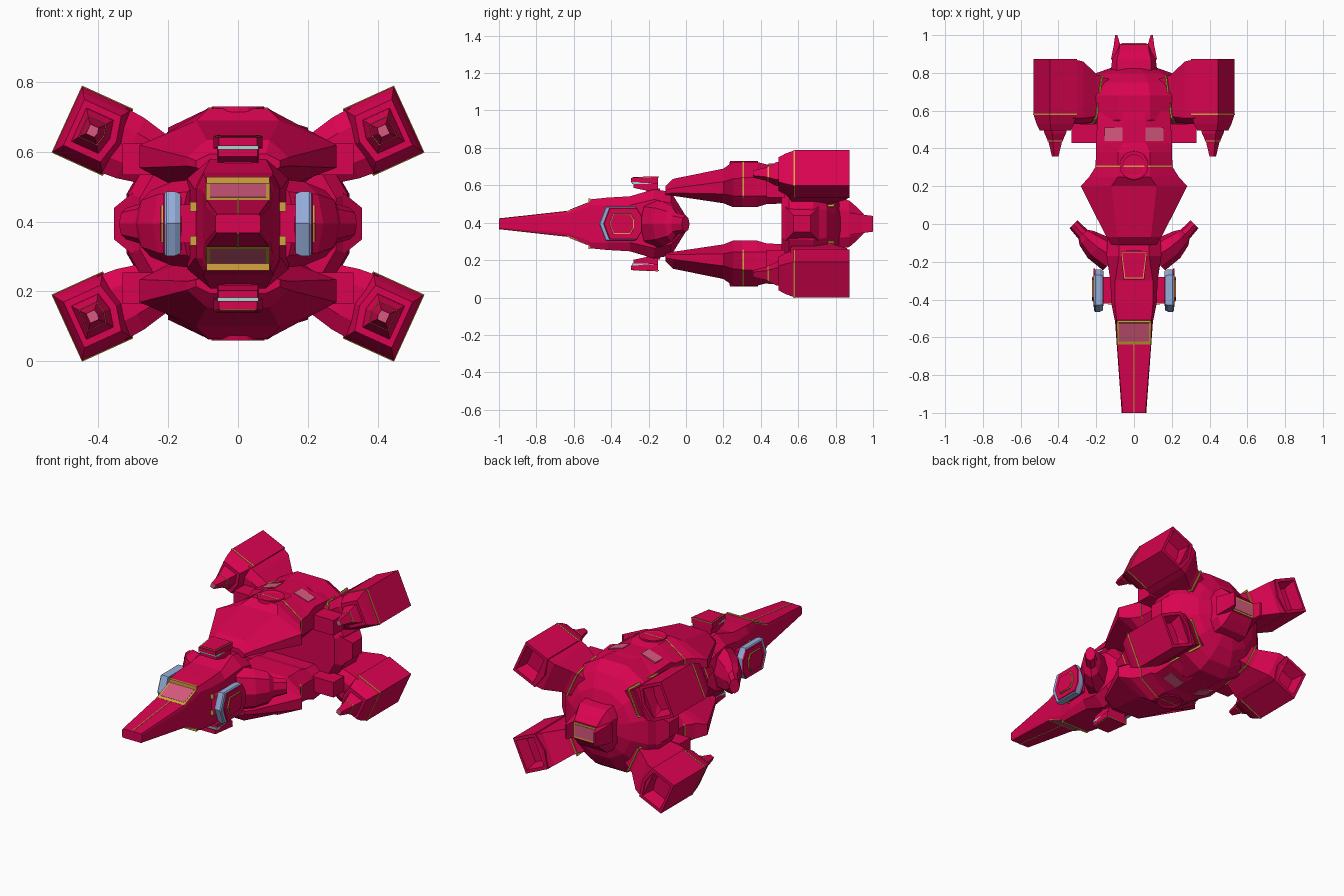
import bpy, bmesh, math
from mathutils import Vector

cube = bpy.data.objects.get("Cube")
if cube:
    bpy.data.objects.remove(cube)

MID = 0.394  # height of the horizontal symmetry plane


def material(name, rgb):
    m = bpy.data.materials.new(name)
    m.use_nodes = True
    m.diffuse_color = (*rgb, 1)
    m.node_tree.nodes["Principled BSDF"].inputs["Base Color"].default_value = (*rgb, 1)
    return m


RED = material("crimson", (0.7, 0.001, 0.08))
GOLD = material("gold", (0.66, 0.37, 0.05))
BLUE = material("steel_blue", (0.3, 0.42, 0.7))
PINK = material("pink_glass", (0.68, 0.1, 0.21))
CYAN = material("pale_cyan", (0.36, 0.72, 0.63))


def finish(name, bm, mat, mirror):
    """Reflect across x and/or z, then make the object."""
    for axis in mirror:
        s = (-1, 1, 1) if axis == "x" else (1, 1, -1)
        copy = bmesh.ops.duplicate(bm, geom=bm.verts[:] + bm.edges[:] + bm.faces[:])
        verts = [g for g in copy["geom"] if isinstance(g, bmesh.types.BMVert)]
        bmesh.ops.scale(bm, vec=s, verts=verts)
    bmesh.ops.recalc_face_normals(bm, faces=bm.faces[:])
    mesh = bpy.data.meshes.new(name)
    bm.to_mesh(mesh)
    bm.free()
    mesh.materials.append(mat)
    ob = bpy.data.objects.new(name, mesh)
    ob.location.z = MID
    bpy.context.collection.objects.link(ob)


def loft(name, rings, mat=RED, mirror=""):
    """Skin a closed solid through rings of points."""
    bm = bmesh.new()
    rows = [[bm.verts.new(p) for p in ring] for ring in rings]
    n = len(rows[0])
    for a, b in zip(rows, rows[1:]):
        for i in range(n):
            j = (i + 1) % n
            bm.faces.new((a[i], a[j], b[j], b[i]))
    bm.faces.new(rows[0])
    bm.faces.new(rows[-1])
    finish(name, bm, mat, mirror)


def plate(name, pts, mat, mirror="", t=0.004):
    pts = [Vector(p) for p in pts]
    n = (pts[1] - pts[0]).cross(pts[2] - pts[0]).normalized() * t
    loft(name, [[p - n for p in pts], [p + n for p in pts]], mat, mirror)


def rect(y, x0, x1, z0, z1):
    return [(x0, y, z0), (x1, y, z0), (x1, y, z1), (x0, y, z1)]


def box(name, x, y, z, mat=RED, mirror=""):
    loft(name, [rect(v, *x, *z) for v in y], mat, mirror)


def octo(y, w, h, tw, sh):
    """Octagonal section symmetric about both planes."""
    q = [(tw, h), (w, sh), (w, -sh), (tw, -h)]
    return [(x, y, z) for x, z in q] + [(-x, y, z) for x, z in reversed(q)]


# Nose and cabin, stepping up behind the windows
loft("cabin", [octo(*r) for r in (
    (-1, .065, .027, .06, .02), (-.63, .092, .068, .09, .05), (-.52, .1, .112, .092, .09),
    (-.509, .102, .131, .092, .1), (-.42, .12, .14, .1, .1), (-.3, .125, .147, .1, .1),
    (-.17, .145, .185, .08, .13), (-.08, .14, .17, .08, .11), (0, .1, .04, .07, .03))])
plate("nose_seam", [(-.003, -1, .027), (.003, -1, .027), (.003, -.63, .068), (-.003, -.63, .068)],
      GOLD, "z", .002)


# Cabin windows, lying on the sloped faces
def sloped(name, w, y0, y1, mat, t):
    pts = [(x, y, .068 + (y + .63) * .4) for x, y in ((-w, y0), (w, y0), (w, y1), (-w, y1))]
    plate(name, pts, mat, "z", t)


sloped("window_frame", .091, -.637, -.518, GOLD, .003)
sloped("window_glass", .08, -.62, -.524, PINK, .0045)
box("window_header", (-.09, .09), (-.522, -.51), (.1, .134), GOLD, "z")

# Layered fins with an outlined hatch above and below the cabin
loft("fin_base", [rect(-.28, -.056, .056, .192, .216), rect(-.15, -.06, .06, .165, .216)], RED, "z")
box("fin_post", (-.04, .04), (-.21, -.14), (.13, .19), RED, "z")
box("fin_strip", (-.059, .059), (-.288, -.2), (.212, .224), CYAN, "z")
loft("fin_lid", [rect(-.293, -.055, .055, .222, .246), rect(-.15, -.07, .07, .215, .25)], RED, "z")


def hatch(name, inset, mat, t):
    y0, y1 = -.288 + inset, -.145 - inset
    a, b = .051 - inset, .068 - inset
    plate(name, [(-a, y0, .246), (a, y0, .246), (b, y1, .25), (-b, y1, .25)], mat, "z", t)


hatch("hatch_outline", 0, GOLD, .002)
hatch("hatch_panel", .005, RED, .004)


# Side pods: hexagonal shields on short stubs
def hexa(x, s=1, dy=0):
    pts = [(-.11, 0), (-.075, .092), (.085, .092), (.115, .04), (.115, -.04), (.085, -.092), (-.075, -.092)]
    return [(x, -.355 + dy + s * a, s * b) for a, b in pts]


box("pod_stub", (.09, .17), (-.42, -.28), (-.055, .055), RED, "x")
box("stub_trim", (.105, .137), (-.427, -.419), (.035, .062), GOLD, "xz")
loft("pod_shield", [hexa(.165, .93), hexa(.18), hexa(.205), hexa(.211, .95)], BLUE, "x")
loft("pod_lining", [hexa(.161, .82, .012), hexa(.17, .85, .012)], RED, "x")
loft("pod_cover", [hexa(.207, .94, .012), hexa(.215, .89, .016)], RED, "x")
loft("pod_trim", [hexa(.21, .6, .01), hexa(.221, .58, .01)], GOLD, "x")
loft("pod_cap", [hexa(.21, .54, .01), hexa(.223, .54, .01)], RED, "x")


# Swept side arms behind the pods, running diagonally outward
def arm_ring(x, y, r, h):
    ring = ((-1, 0), (-.7, .7), (0, 1), (.7, .7), (1, 0), (.7, -.7), (0, -1), (-.7, -.7))
    return [(x - a * r, y + a * r, b * h) for a, b in ring]


loft("side_arm", [arm_ring(*r) for r in (
    (.1, -.18, .065, .13), (.19, -.125, .055, .12), (.25, -.075, .038, .095),
    (.27, -.055, .024, .06), (.32, -.002, .021, .045))], RED, "x")


# Upper and lower shells, running back over the dome
def shell_ring(y, zb, bw, z1, z2, w, zt, tw):
    q = [(bw, zb), (w, z1), (w, z2), (tw, zt)]
    return [(x, y, z) for x, z in q] + [(-x, y, z) for x, z in reversed(q)]


loft("shell", [shell_ring(*r) for r in (
    (-.11, .15, .08, .16, .18, .12, .2, .08), (-.07, .15, .1, .165, .19, .145, .24, .09),
    (.2, .11, .15, .16, .225, .282, .295, .12), (.25, .09, .15, .15, .24, .237, .33, .085),
    (.3, .09, .15, .15, .245, .205, .33, .085), (.38, .09, .15, .15, .25, .2, .33, .085),
    (.43, .105, .15, .15, .275, .2, .318, .06), (.55, .11, .15, .15, .265, .195, .318, .06),
    (.68, .11, .13, .15, .24, .175, .31, .06), (.78, .11, .1, .13, .17, .15, .22, .06))], RED, "z")
loft("shell_seam", [shell_ring(y, .1, .15, .15, .247, .207, .332, .085) for y in (.302, .309)], GOLD, "z")
box("shoulder_block", (.15, .33), (.43, .53), (.14, .23), RED, "xz")
plate("shell_vent", [(.06, .44, .318), (.155, .44, .289), (.155, .51, .289), (.06, .51, .318)],
      PINK, "xz")


# Round hatch on each shell
def disc(r, z):
    return [(r * math.cos(a * math.pi / 8), .31 + r * math.sin(a * math.pi / 8), z) for a in range(16)]


loft("round_hatch", [disc(.078, .32), disc(.075, .335), disc(.062, .335), disc(.055, .331)], RED, "z")


# Rear dome with a bulge on either side
def circle(r, y):
    return [(r * math.sin((k + .5) * math.pi / 6), y, r * math.cos((k + .5) * math.pi / 6)) for k in range(12)]


loft("rear_dome", [circle(r, y) for y, r in (
    (.51, .29), (.55, .325), (.68, .33), (.75, .285), (.8, .205), (.835, .1))])
loft("dome_bulge", [[(x, .62 + a * r, b * r) for a, b in ((-1, -1), (1, -1), (1, 1), (-1, 1))]
                    for x, r in ((.3, .09), (.355, .045))], RED, "x")

# Tail block with two prongs
loft("tail_block", [octo(*r) for r in ((.76, .13, .14, .09, .08), (.872, .115, .125, .09, .07),
                                      (.915, .09, .088, .08, .055), (.95, .08, .052, .075, .035))])
loft("tail_prong", [rect(y, a, b, -h, h) for y, a, b, h in (
    (.87, .06, .122, .06), (.94, .07, .108, .05), (1, .088, .1, .042))], RED, "x")


def rear_plate(name, w, h, y, mat):
    plate(name, rect(y, -w, w, -h, h), mat)


rear_plate("tail_frame", .076, .046, .95, GOLD)
rear_plate("tail_glass", .066, .036, .953, PINK)

# Engines: tilted frame with u pointing outward and v along the tall side
U, V = Vector((.91, 0, .414)), Vector((-.414, 0, .91))
CORE = Vector((.417, 0, .266))


def tilt(u, v, y):
    return CORE + U * u + V * v + Vector((0, y, 0))


def engine_ring(y, a, b):
    return [tilt(u * a, v * b, y) for u, v in ((1, 1), (1, -1), (-1, -1), (-1.3, 0), (-1, 1))]


FULL = (.079, .104)
loft("engine", [engine_ring(*r) for r in (
    (.495, .058, .072), (.53, .069, .088), (.58, *FULL), (.874, *FULL), (.874, .064, .086),
    (.8, .05, .068))], RED, "xz")
loft("engine_seam", [engine_ring(y, .0805, .1055) for y in (.576, .584)], GOLD, "xz")
loft("engine_spike", [engine_ring(*r) for r in (
    (.36, .013, .015), (.43, .025, .028), (.48, .04, .05), (.51, .045, .055))], RED, "xz")
loft("spike_seam", [engine_ring(y, .029, .033) for y in (.437, .444)], GOLD, "xz")
loft("spike_tip", [engine_ring(y, .013, .015) for y in (.357, .363)], PINK, "xz")


# Pylons joining the engines to the dome; lean shifts the rear edge inward
def pylon_ring(u, y0, y1, h, lean=0):
    r = u - lean
    return [tilt(u, -h, y0 + .03), tilt(r, -h, y1), tilt(r, h, y1), tilt(u, h, y0 + .03),
            tilt(u, h * .5, y0), tilt(u, -h * .5, y0)]


loft("pylon", [pylon_ring(*r) for r in (
    (-.06, .53, .872, .1), (-.12, .53, .86, .095), (-.21, .54, .79, .075),
    (-.3, .55, .76, .07))], RED, "xz")
loft("pylon_seam", [pylon_ring(u, .53, .79, .086, .035) for u in (-.197, -.205)], GOLD, "xz")
